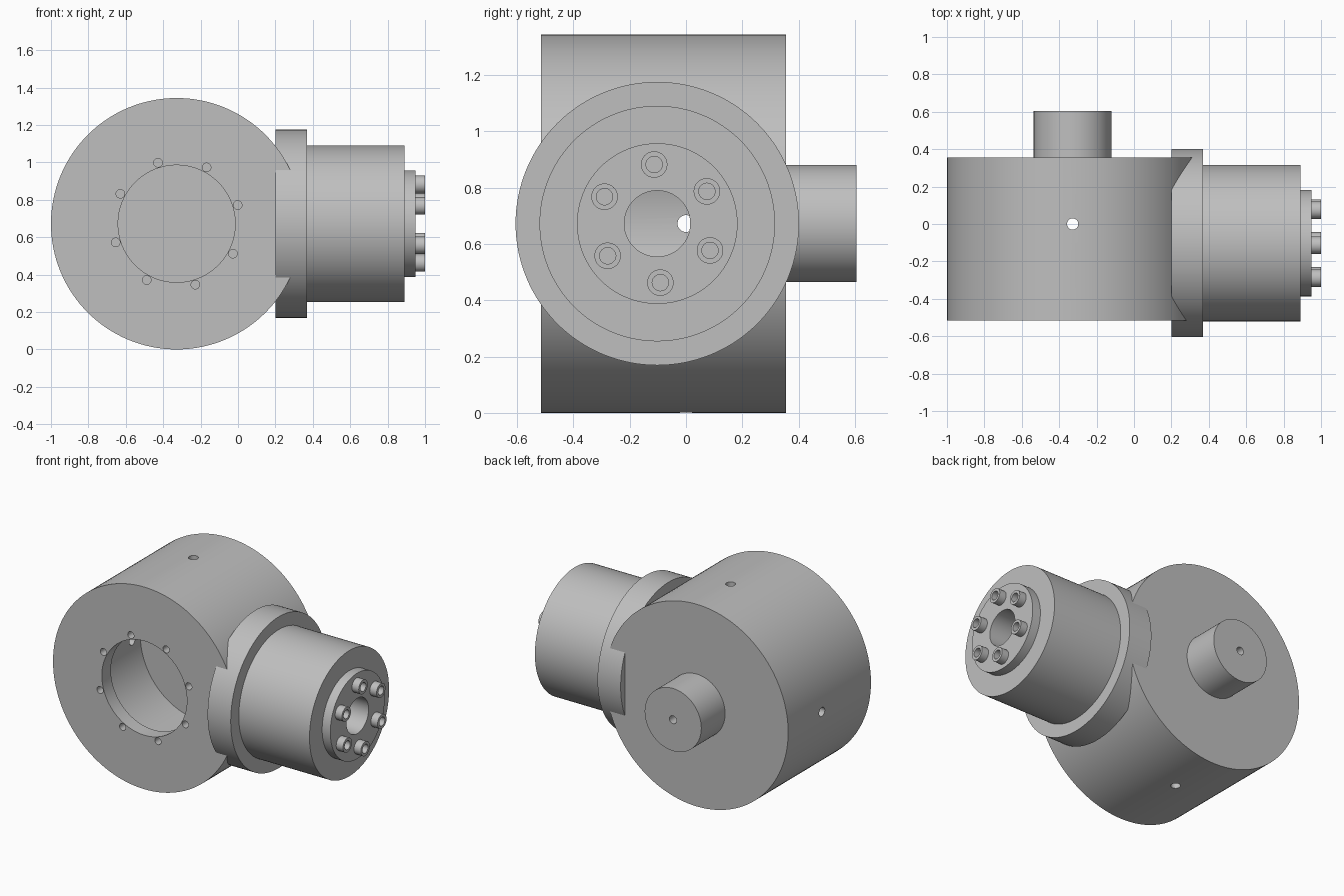
import bpy, bmesh
from math import pi, radians, cos, sin
from mathutils import Matrix, Vector

cube = bpy.data.objects.get("Cube")
if cube:
    bpy.data.objects.remove(cube, do_unlink=True)

# One grey metal for the whole assembly
metal = bpy.data.materials.new("grey metal")
metal.use_nodes = True
GREY = (0.52, 0.52, 0.52, 1)
metal.diffuse_color = GREY
metal.node_tree.nodes["Principled BSDF"].inputs["Base Color"].default_value = GREY

ALONG_X = Matrix.Rotation(pi / 2, 4, 'Y')
ALONG_Y = Matrix.Rotation(-pi / 2, 4, 'X')


def lathe(bm, profile, matrix, steps):
    """Spin a closed (radius, height) profile around its axis into bm."""
    part = bmesh.new()
    verts = [part.verts.new((r, 0, h)) for r, h in profile]
    edges = [part.edges.new(pair) for pair in zip(verts, verts[1:] + verts[:1])
             if pair[0].co.x + pair[1].co.x > 0]
    bmesh.ops.spin(part, geom=verts + edges, cent=(0, 0, 0), axis=(0, 0, 1),
                   angle=2 * pi, steps=steps)
    bmesh.ops.remove_doubles(part, verts=part.verts, dist=1e-4)
    bmesh.ops.recalc_face_normals(part, faces=part.faces)
    bmesh.ops.transform(part, matrix=matrix, verts=part.verts)
    mesh = bpy.data.meshes.new("temp")
    part.to_mesh(mesh)
    part.free()
    bm.from_mesh(mesh)
    bpy.data.meshes.remove(mesh)


def rod(bm, radius, start, end, matrix, steps=32):
    lathe(bm, [(0, start), (radius, start), (radius, end), (0, end)], matrix, steps)


def finish(bm, name):
    mesh = bpy.data.meshes.new(name)
    bm.to_mesh(mesh)
    bm.free()
    mesh.materials.append(metal)
    obj = bpy.data.objects.new(name, mesh)
    bpy.context.collection.objects.link(obj)
    return obj


def smooth(obj):
    bpy.ops.object.select_all(action='DESELECT')
    obj.select_set(True)
    bpy.context.view_layer.objects.active = obj
    bpy.ops.object.shade_smooth_by_angle(angle=radians(30))


drum_centre = Vector((-0.328, 0, 0.672))
arm_centre = Vector((0, -0.102, 0.672))

# Hollow drum with front lip and rear shaft
bm = bmesh.new()
lathe(bm, [(0, 0.5), (0.026, 0.5), (0.026, 0.605), (0.208, 0.605), (0.208, 0.355),
           (0.672, 0.355), (0.672, -0.515), (0.313, -0.515), (0.313, -0.42),
           (0.45, -0.42), (0.45, 0.085), (0, 0.085)],
      Matrix.Translation(drum_centre) @ ALONG_Y, 128)
drum = finish(bm, "drum_housing")

# Holes: lip ring, three radial holes, and the arm bore
bm = bmesh.new()
for i in range(8):
    a = radians(17 + 45 * i)
    spot = drum_centre + Vector((cos(a), 0, sin(a))) * 0.341
    rod(bm, 0.023, -0.6, -0.36, Matrix.Translation(spot) @ ALONG_Y, 24)
for turn in (0, pi, -pi / 2):
    rod(bm, 0.03, 0.4, 0.75,
        Matrix.Translation(drum_centre) @ Matrix.Rotation(turn, 4, 'Y'))
rod(bm, 0.118, 0, 0.5, Matrix.Translation(arm_centre) @ ALONG_X, 64)
cutter = finish(bm, "hole_cutter")
cutter.hide_render = True

cut = drum.modifiers.new("holes", 'BOOLEAN')
cut.operation = 'DIFFERENCE'
cut.solver = 'EXACT'
cut.object = cutter
bpy.context.view_layer.objects.active = drum
bpy.ops.object.modifier_apply(modifier=cut.name)
bpy.data.objects.remove(cutter, do_unlink=True)
smooth(drum)

# Side arm: flange, body and end boss around a through bore
bm = bmesh.new()
lathe(bm, [(0.117, 0.2), (0.503, 0.2), (0.503, 0.37), (0.418, 0.37), (0.418, 0.89),
           (0.285, 0.89), (0.285, 0.95), (0.117, 0.95)],
      Matrix.Translation(arm_centre) @ ALONG_X, 128)
smooth(finish(bm, "side_arm"))

# Socket-head bolts on the end boss
bm = bmesh.new()
for i in range(6):
    a = radians(93 + 60 * i)
    spot = arm_centre + Vector((0, cos(a), sin(a))) * 0.21
    lathe(bm, [(0, 0.94), (0.047, 0.94), (0.047, 1.0), (0.029, 1.0),
               (0.029, 0.955), (0, 0.955)],
          Matrix.Translation(spot) @ ALONG_X, 32)
smooth(finish(bm, "boss_bolts"))
